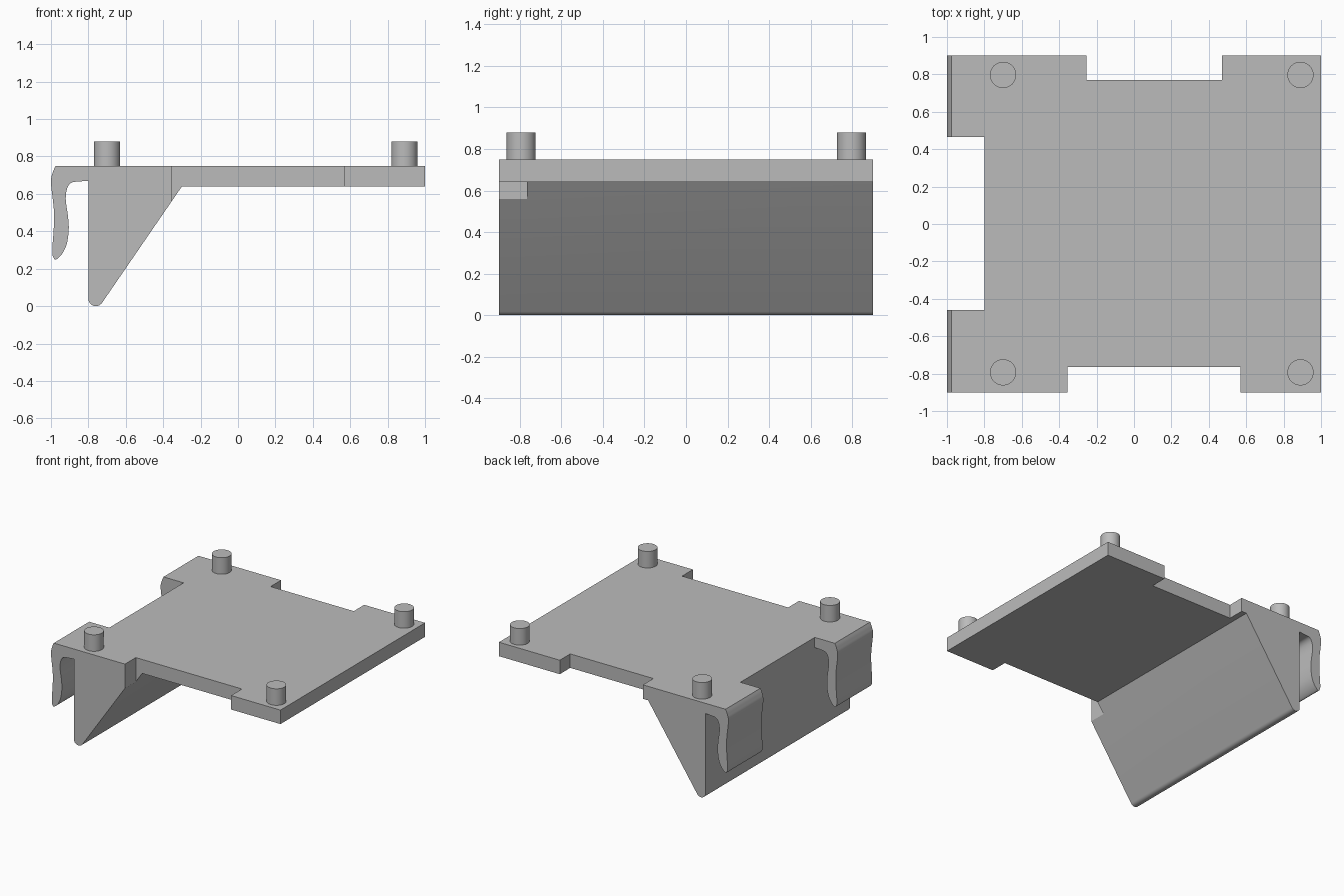
import bpy, bmesh, math
from mathutils import Vector

cube = bpy.data.objects.get("Cube")
if cube:
    bpy.data.objects.remove(cube, do_unlink=True)

grey = bpy.data.materials.new("plain_grey")
grey.use_nodes = True
colour = (0.5, 0.5, 0.5, 1)
grey.diffuse_color = colour
grey.node_tree.nodes["Principled BSDF"].inputs["Base Color"].default_value = colour


def make_object(name, bm):
    bmesh.ops.recalc_face_normals(bm, faces=bm.faces)
    mesh = bpy.data.meshes.new(name)
    bm.to_mesh(mesh)
    bm.free()
    mesh.materials.append(grey)
    obj = bpy.data.objects.new(name, mesh)
    bpy.context.collection.objects.link(obj)
    return obj


def extrude_profile(name, points, y0, y1):
    """Sweep an x-z outline from y0 to y1."""
    bm = bmesh.new()
    face = bm.faces.new([bm.verts.new((x, y0, z)) for x, z in points])
    new = bmesh.ops.extrude_face_region(bm, geom=[face])["geom"]
    verts = [v for v in new if isinstance(v, bmesh.types.BMVert)]
    bmesh.ops.translate(bm, verts=verts, vec=(0, y1 - y0, 0))
    return make_object(name, bm)


def smooth_path(points, steps=5):
    """Catmull-Rom curve through the points."""
    p = [Vector(q) for q in points]
    p = [p[0]] + p + [p[-1]]
    out = []
    for a, b, c, d in zip(p, p[1:], p[2:], p[3:]):
        for i in range(steps):
            t = i / steps
            out.append((2 * b + (c - a) * t + (2 * a - 5 * b + 4 * c - d) * t**2
                        + (3 * b - a - 3 * c + d) * t**3) / 2)
    return [tuple(q) for q in out + [p[-1]]]


def select_only(obj):
    bpy.ops.object.select_all(action="DESELECT")
    obj.select_set(True)
    bpy.context.view_layer.objects.active = obj


# Outline: spring hook, rounded wedge tip, flat plate
hook = smooth_path([
    (-0.975, 0.75), (-0.99, 0.715), (-1.0, 0.66), (-0.985, 0.52), (-0.985, 0.42),
    (-0.993, 0.3), (-0.988, 0.262), (-0.972, 0.25), (-0.94, 0.28), (-0.915, 0.335),
    (-0.905, 0.41), (-0.909, 0.48), (-0.921, 0.57), (-0.913, 0.63),
    (-0.89, 0.66), (-0.85, 0.666), (-0.8, 0.67)])
tip = []
for i in range(13):
    a = math.radians(180 + i * 145.5 / 12)
    tip.append((-0.76 + 0.04 * math.cos(a), 0.04 + 0.04 * math.sin(a)))
outline = hook + tip + [(-0.3, 0.64), (1, 0.64), (1, 0.75)]
body = extrude_profile("bracket_body", outline, -0.9, 0.9)

# Notches in the front, back and hook side
notches = [("front_notch", -0.355, 0.57, -1.1, -0.765),
           ("back_notch", -0.255, 0.47, 0.77, 1.1),
           ("hook_notch", -1.2, -0.8, -0.46, 0.465)]
for name, x0, x1, y0, y1 in notches:
    cutter = extrude_profile(name, [(x0, -1), (x1, -1), (x1, 1), (x0, 1)], y0, y1)
    cutter.hide_render = True
    cut = body.modifiers.new(name, "BOOLEAN")
    cut.operation = "DIFFERENCE"
    cut.solver = "EXACT"
    cut.object = cutter
    select_only(body)
    bpy.ops.object.modifier_apply(modifier=cut.name)
    bpy.data.objects.remove(cutter, do_unlink=True)
parts = [body]

# Locating pegs at the four corners
for side, x in (("right", -0.7), ("left", 0.89)):
    for end, y in (("front", -0.793), ("back", 0.797)):
        bpy.ops.mesh.primitive_cylinder_add(vertices=48, radius=0.07, depth=0.13,
                                            location=(x, y, 0.815))
        peg = bpy.context.object
        peg.name = f"{end}_{side}_peg"
        peg.data.materials.append(grey)
        parts.append(peg)

for part in parts:
    select_only(part)
    bpy.ops.object.shade_smooth_by_angle(angle=math.radians(25))
